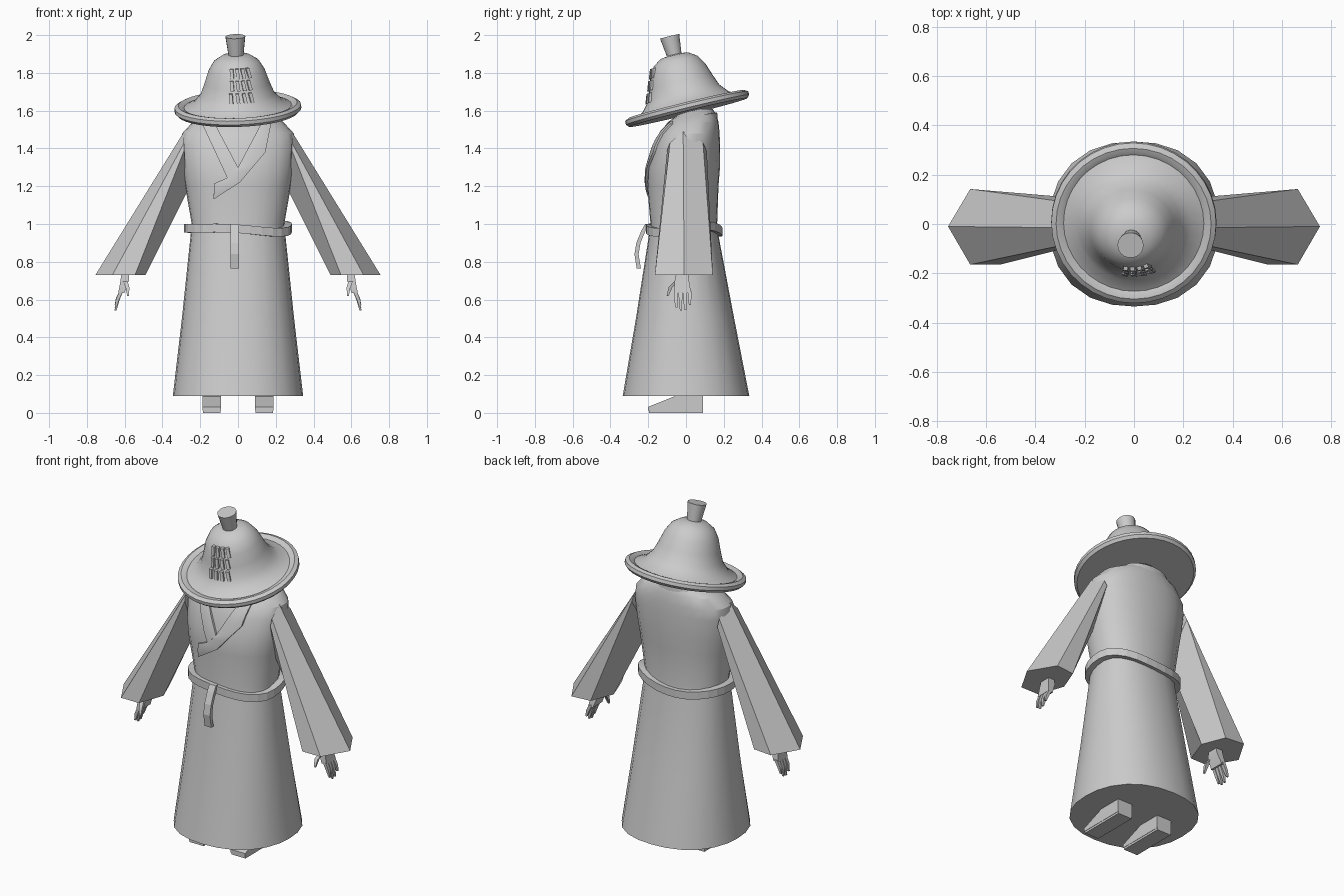
import bpy, bmesh, math
from mathutils import Vector, Matrix, Euler

if "Cube" in bpy.data.objects:
    bpy.data.objects.remove(bpy.data.objects["Cube"], do_unlink=True)

GREY = (0.6, 0.6, 0.6, 1)
mat = bpy.data.materials.new("light_grey")
mat.use_nodes = True
mat.diffuse_color = GREY
mat.node_tree.nodes["Principled BSDF"].inputs["Base Color"].default_value = GREY


def finish(name, bm, smooth=None):
    """Turn a bmesh into a named object with clean normals."""
    bmesh.ops.recalc_face_normals(bm, faces=bm.faces[:])
    me = bpy.data.meshes.new(name)
    bm.to_mesh(me)
    bm.free()
    me.materials.append(mat)
    ob = bpy.data.objects.new(name, me)
    bpy.context.collection.objects.link(ob)
    if smooth:
        bpy.ops.object.select_all(action='DESELECT')
        ob.select_set(True)
        bpy.context.view_layer.objects.active = ob
        bpy.ops.object.shade_smooth_by_angle(angle=math.radians(smooth))
    return ob


def loft(bm, rings, caps=True, closed=False):
    """Bridge a list of point rings with quads."""
    vs = [[bm.verts.new(p) for p in r] for r in rings]
    n = len(vs[0])
    pairs = list(zip(vs, vs[1:])) + ([(vs[-1], vs[0])] if closed else [])
    for a, b in pairs:
        for i in range(n):
            bm.faces.new((a[i], a[(i + 1) % n], b[(i + 1) % n], b[i]))
    if caps and not closed:
        bm.faces.new(vs[0])
        bm.faces.new(vs[-1])


def rect(c, u, v, a, b):
    """Rectangle ring around c, half sizes a and b along u and v."""
    return [c + u * (a * s) + v * (b * t) for s, t in ((-1, -1), (1, -1), (1, 1), (-1, 1))]


X, Y, Z = Vector((1, 0, 0)), Vector((0, 1, 0)), Vector((0, 0, 1))

# Robe outline: height, half width, front y, back y
ROBE = [(.09, .345, -.335, .335), (.5, .297, -.265, .255), (.95, .25, -.195, .17),
        (1.0, .245, -.188, .165), (1.2, .28, -.205, .172), (1.3, .295, -.2, .18),
        (1.42, .305, -.168, .18), (1.48, .295, -.14, .178), (1.54, .24, -.095, .172),
        (1.58, .15, -.04, .16), (1.61, .09, -.02, .14)]
POWER = 2.25


def robe_size(z):
    for a, b in zip(ROBE, ROBE[1:]):
        if z <= b[0]:
            t = (z - a[0]) / (b[0] - a[0])
            return [p + (q - p) * t for p, q in zip(a, b)][1:]
    return ROBE[-1][1:]


def oval(hx, yf, yb, z, n, wave=lambda a: 0):
    cy, hy, pts = (yf + yb) / 2, (yb - yf) / 2, []
    for i in range(n):
        a = math.tau * i / n
        c, s = math.cos(a), math.sin(a)
        k = (abs(c) ** POWER + abs(s) ** POWER) ** (-1 / POWER)
        pts.append(Vector((hx * k * c, cy + hy * k * s, z + wave(a))))
    return pts


def robe_front(x, z):
    hx, yf, yb = robe_size(z)
    f = max(0, 1 - min(1, abs(x) / hx) ** POWER) ** (1 / POWER)
    return (yf + yb) / 2 - (yb - yf) / 2 * f


bm = bmesh.new()
loft(bm, [oval(hx, yf, yb, z, 24) for z, hx, yf, yb in ROBE])
finish("robe", bm, 25)

# Belt: slightly wavy band round the waist
bm = bmesh.new()
wave = lambda a: .012 * math.sin(2 * a + .5) + .008 * math.sin(3 * a)
loft(bm, [oval(hx, yf, yb, z, 28, wave) for hx, yf, yb, z in (
    (.235, -.17, .15, .95), (.285, -.212, .192, .95),
    (.285, -.212, .192, .995), (.235, -.17, .15, .995))], closed=True)
finish("belt", bm)

# Belt tail: bent strap hanging at the front
bm = bmesh.new()
path = [(-.205, 1.0), (-.225, .965), (-.252, .9), (-.262, .84), (-.25, .765)]
loft(bm, [rect(Vector((-.018, y, z)), X, Y, .022, .011) for y, z in path])
finish("belt_tail", bm)


def lapel(name, inner, outer, steps=5):
    """Raised band that follows the chest between two edge lines."""
    rows = []
    for i in range(len(inner) - 1):
        last = i == len(inner) - 2
        for k in range(steps + last):
            t = k / steps
            mix = lambda e: [p + (q - p) * t for p, q in zip(e[i], e[i + 1])]
            a, b = mix(inner), mix(outer)
            mid = [(p + q) / 2 for p, q in zip(a, b)]
            rows.append([Vector((x, robe_front(x, z) - d, z)) for x, z, d in (
                (*a, .012), (*mid, .016), (*b, .012), (*b, -.02), (*a, -.02))])
    bm = bmesh.new()
    loft(bm, rows)
    finish(name, bm, 30)


lapel("under_lapel", [(-.13, 1.545), (0, 1.30)], [(-.19, 1.53), (-.055, 1.24)])
lapel("over_lapel", [(.13, 1.545), (0, 1.30), (-.055, 1.245), (-.125, 1.215)],
      [(.175, 1.53), (.145, 1.38), (.01, 1.22), (-.13, 1.13)])

# Collar at the nape
bm = bmesh.new()
loft(bm, [oval(hx, yf, yb, z, 20, lambda a: .015 * math.sin(a)) for hx, yf, yb, z in (
    (.14, -.05, .13, 1.535), (.18, -.07, .168, 1.535),
    (.155, -.05, .165, 1.575), (.12, -.03, .13, 1.575))], closed=True)
finish("collar", bm, 30)

# Hat: lathed bell crown with a tilted brim and a flared knob
TILT = Matrix.Translation((0, .012, 1.59)) @ Euler(
    (math.radians(13.7), math.radians(-2), 0)).to_matrix().to_4x4()
CROWN = [(.322, 0), (.336, .015), (.335, .035), (.315, .046), (.298, .042), (.285, .035),
         (.235, .058), (.195, .105), (.172, .165), (.15, .23), (.12, .28), (.075, .31), (.02, .318)]
KNOB = [(.038, .3), (.053, .415)]
for name, prof, n in (("hat", CROWN, 36), ("hat_knob", KNOB, 18)):
    bm = bmesh.new()
    loft(bm, [[TILT @ Vector((r * math.cos(math.tau * i / n), r * math.sin(math.tau * i / n), h))
               for i in range(n)] for r, h in prof])
    finish(name, bm, 32)

# Hat slats: three rows of four small bars on the crown front
bm = bmesh.new()
for h, r, pitch in ((.245, .144, .03), (.185, .168, .031), (.122, .193, .036)):
    for k in range(4):
        ang = ((k - 1.5) * pitch + .02) / r
        out = Vector((math.sin(ang), -math.cos(ang), 0))
        side = Vector((math.cos(ang), math.sin(ang), 0))
        rings = []
        for s in (-1, 1):
            c = out * (r - s * .009) + Z * (h + s * .025) - side * (s * .003)
            rings.append([TILT @ p for p in rect(c, side, out, .009, .008)])
        loft(bm, rings)
finish("hat_slats", bm)

# Sleeves, hands and shoes, made once per side
for s, label in ((1, "left"), (-1, "right")):
    def flip(pts):
        return [Vector((s * p[0], p[1], p[2])) for p in pts]

    bm = bmesh.new()
    top = [(.285, -.015, 1.49), (.285, -.085, 1.43), (.285, -.1, 1.39),
           (.27, -.03, 1.17), (.285, .11, 1.39), (.285, .09, 1.43)]
    cuff = [(.755, -.01, .73), (.665, -.165, .73), (.545, -.165, .73),
            (.49, -.01, .73), (.545, .13, .73), (.665, .142, .73)]
    loft(bm, [flip(top), flip(cuff)])
    finish(label + "_sleeve", bm)

    # Hand: tapered palm, four curved fingers and a thumb
    bm = bmesh.new()
    palm = [(.595, -.02, .76, .02, .028), (.6, -.022, .70, .022, .038), (.618, -.018, .635, .016, .045)]
    loft(bm, [flip(rect(Vector((x, y, z)), X, Y, a, b)) for x, y, z, a, b in palm])
    for k, length in enumerate((.082, .098, .094, .07)):
        y = -.053 + k * .024
        pts = [(.618, y, .645, .010), (.638, y, .64 - length * .5, .009), (.648, y + .002, .64 - length, .005)]
        loft(bm, [flip(rect(Vector((x, yy, z)), X, Y, w, w)) for x, yy, z, w in pts])
    thumb = [(.598, -.045, .70, .012), (.585, -.082, .665, .010), (.582, -.097, .62, .005)]
    loft(bm, [flip(rect(Vector((x, y, z)), X, Y, w, w)) for x, y, z, w in thumb])
    finish(label + "_hand", bm, 35)

    # Shoe: wedge with a low toe, on a thin sole
    bm = bmesh.new()
    side = [(-.2, .012), (.09, .012), (.09, .11), (-.06, .11), (-.06, .088), (-.2, .032)]
    loft(bm, [flip([(x, y, z) for y, z in side]) for x in (.09, .188)])
    sole = [(-.195, 0), (.09, 0), (.09, .012), (-.195, .012)]
    loft(bm, [flip([(x, y, z) for y, z in sole]) for x in (.092, .186)])
    finish(label + "_shoe", bm)
